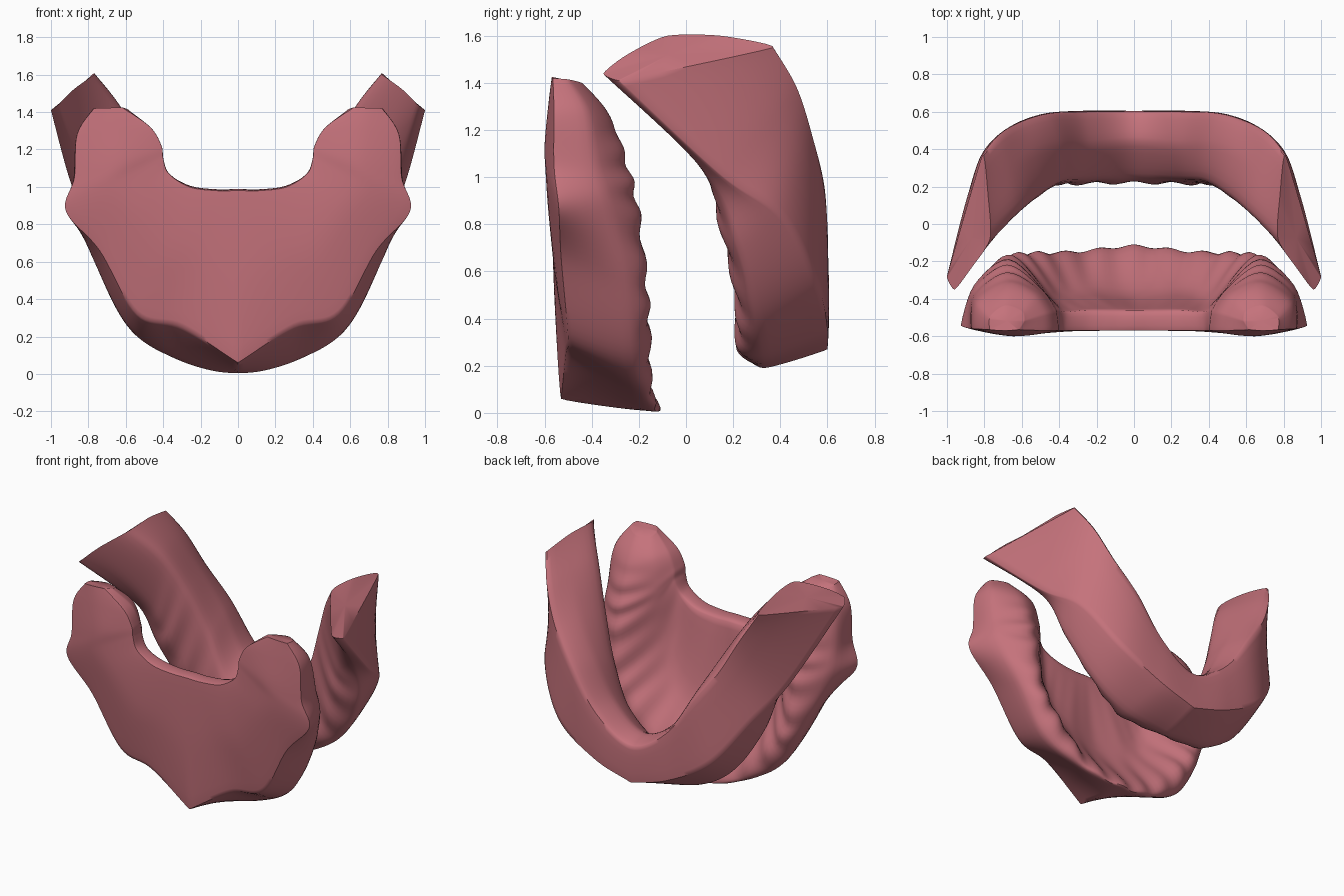
import bpy, bmesh, math
from mathutils import Vector

if "Cube" in bpy.data.objects:
    bpy.data.objects.remove(bpy.data.objects["Cube"])

pink = bpy.data.materials.new("gum_pink")
pink.diffuse_color = (0.56, 0.17, 0.20, 1)
pink.use_nodes = True
pink.node_tree.nodes["Principled BSDF"].inputs["Base Color"].default_value = pink.diffuse_color


def hermite(p, q, mp, mq, t):
    return (p * (2*t**3 - 3*t**2 + 1) + mp * (t**3 - 2*t**2 + t)
            + q * (3*t**2 - 2*t**3) + mq * (t**3 - t**2))


def loft(name, half, soft, kinked, bump_col, bump, freq, na=10, nr=6):
    """Loft closed sections, listed from the centre to the right tip, over the mirrored arch.
    Columns in kinked form a V where they cross the middle."""
    half = [[Vector(p) for p in row] for row in half]
    left = [[Vector((-p.x, p.y, p.z)) for p in row] for row in half[:0:-1]]
    rows = left + half
    n, k = len(rows), len(half[0])
    centre = n // 2

    # smooth path along the arch, with shallow tooth sockets on the ridge
    fine = []
    for i in range(n - 1):
        for j in range(na + (i == n - 2)):
            t = j / na
            row = []
            for c in range(k):
                g = lambda r: rows[min(max(r, 0), n - 1)][c]
                mp, mq = (g(i+1) - g(i-1)) / 2, (g(i+2) - g(i)) / 2
                if c in kinked and i == centre:
                    mp = g(i+1) - g(i)
                if c in kinked and i + 1 == centre:
                    mq = g(i+1) - g(i)
                row.append(hermite(g(i), g(i+1), mp, mq, t))
            s = abs(i + t - (n - 1) / 2)
            fade = min(1, max(0, (n - 1) / 2 - 1 - s))
            row[bump_col].y += bump * math.cos(freq * s) * fade
            fine.append(row)

    # rounded outline of each section
    bm = bmesh.new()
    rings = []
    for row in fine:
        ring = []
        for c in range(k):
            a, p, q, b = (row[(c + d) % k] for d in (-1, 0, 1, 2))
            mp = (q - a) * 0.5 * soft[c]
            mq = (b - p) * 0.5 * soft[(c + 1) % k]
            ring += [bm.verts.new(hermite(p, q, mp, mq, j / nr)) for j in range(nr)]
        rings.append(ring)
    m = k * nr
    for r0, r1 in zip(rings, rings[1:]):
        for j in range(m):
            bm.faces.new((r0[j], r0[(j+1) % m], r1[(j+1) % m], r1[j]))
    # closed arm tips
    for ring in (rings[0], rings[-1]):
        mid = bm.verts.new(sum((v.co for v in ring), Vector()) / m)
        for j in range(m):
            bm.faces.new((ring[j], ring[(j+1) % m], mid))
    bmesh.ops.recalc_face_normals(bm, faces=bm.faces)
    me = bpy.data.meshes.new(name)
    bm.to_mesh(me)
    bm.free()
    me.materials.append(pink)
    ob = bpy.data.objects.new(name, me)
    bpy.context.collection.objects.link(ob)
    bpy.context.view_layer.objects.active = ob
    ob.select_set(True)
    bpy.ops.object.shade_smooth_by_angle(angle=math.radians(50))
    ob.select_set(False)
    return ob


# upper gum: front rim, front edge, outer ridge, ridge crest, palate, back rim
upper = [
    [(0, -.57, .98), (0, -.53, .06), (0, -.18, .01), (0, -.13, .05), (0, -.38, .40), (0, -.46, .97)],
    [(.12, -.57, .98), (.30, -.51, .25), (.30, -.19, .07), (.27, -.16, .14), (.22, -.36, .45), (.11, -.46, .97)],
    [(.26, -.57, 1.0), (.54, -.50, .32), (.57, -.23, .23), (.50, -.16, .35), (.36, -.38, .58), (.25, -.46, .99)],
    [(.37, -.57, 1.07), (.74, -.53, .66), (.75, -.26, .56), (.63, -.17, .56), (.43, -.40, .80), (.36, -.47, 1.05)],
    [(.40, -.57, 1.15), (.92, -.54, .87), (.85, -.32, .86), (.67, -.20, .85), (.48, -.36, 1.0), (.41, -.46, 1.14)],
    [(.41, -.57, 1.22), (.875, -.56, 1.05), (.86, -.38, 1.05), (.68, -.25, 1.06), (.49, -.36, 1.13), (.42, -.47, 1.21)],
    [(.47, -.57, 1.32), (.86, -.56, 1.28), (.84, -.42, 1.28), (.68, -.33, 1.27), (.53, -.38, 1.29), (.47, -.48, 1.315)],
    [(.62, -.565, 1.425), (.77, -.565, 1.42), (.77, -.50, 1.415), (.69, -.44, 1.40), (.60, -.47, 1.40), (.59, -.52, 1.415)],
]
# the front face swells slightly between its rim and its edge
for row, swell in zip(upper, (.01, .02, .03, .035, .04, .035, .02, .005)):
    mid = (Vector(row[0]) + Vector(row[1])) / 2
    row.insert(1, mid - Vector((0, swell, 0)))
loft("upper_gum", upper, [.1, 1, .1, .8, 1, .9, .3], {2}, 4, .010, 9.5)

# lower gum: wall bottom, wall top, crest, inner top, inner ridge, underside
lower = [
    [(0, .60, .27), (0, .60, .52), (0, .44, .55), (0, .25, .41), (0, .225, .27), (0, .33, .19)],
    [(.28, .60, .36), (.26, .60, .67), (.24, .42, .69), (.25, .24, .56), (.32, .22, .29), (.33, .33, .24)],
    [(.58, .56, .54), (.46, .59, .94), (.40, .42, .96), (.38, .23, .85), (.50, .21, .50), (.58, .30, .40)],
    [(.79, .41, .83), (.62, .54, 1.16), (.54, .38, 1.2), (.50, .16, 1.15), (.62, .14, .82), (.76, .22, .70)],
    [(.89, .15, 1.01), (.73, .47, 1.38), (.66, .28, 1.42), (.62, .06, 1.40), (.72, .06, 1.08), (.83, .08, 1.02)],
    [(1.0, -.28, 1.41), (.81, .37, 1.55), (.78, .15, 1.60), (.77, -.08, 1.60), (.88, -.25, 1.52), (.96, -.35, 1.44)],
]
loft("lower_gum", lower, [.1, .35, .7, .7, .9, .6], {0, 5}, 4, .010, 9.5)
